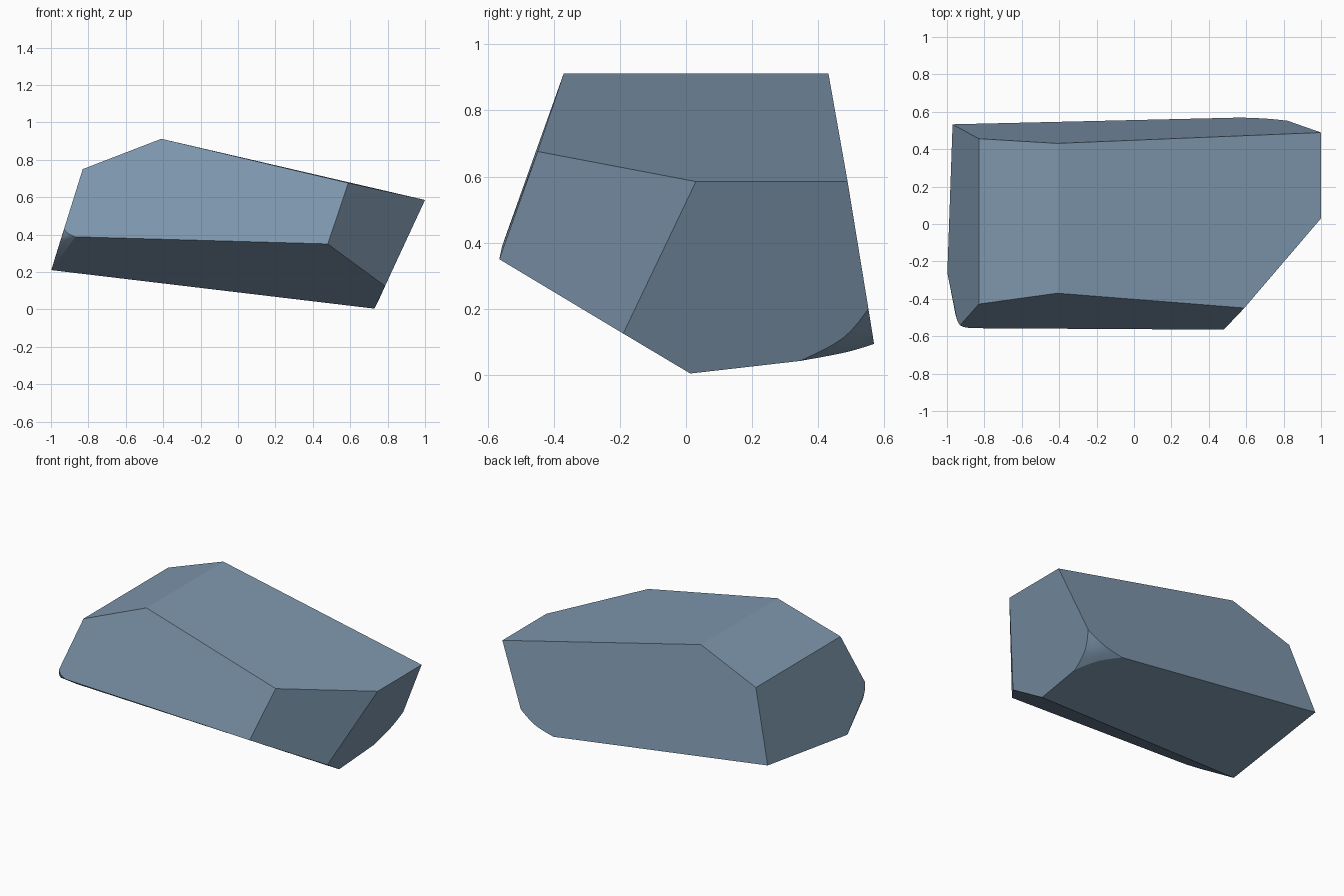
import bpy, bmesh
from mathutils import Vector

if "Cube" in bpy.data.objects:
    bpy.data.objects.remove(bpy.data.objects["Cube"])

# Main corners where the broad cut planes of the rock meet
CORNERS = [
    (-0.41, -0.37, 0.912), (-0.41, 0.431, 0.912),    # top ridge
    (-0.83, -0.428, 0.75), (-0.83, 0.456, 0.75),     # upper left edge
    (0.59, -0.449, 0.676),                           # upper right front
    (1.0, 0.03, 0.585), (1.0, 0.489, 0.585),         # right tip
    (0.48, -0.565, 0.35), (0.786, -0.19, 0.125),     # lower right front
    (0.73, 0.013, 0.004),                            # lowest point
    (-0.998, -0.26, 0.21), (-0.97, 0.533, 0.302),    # lower left edge
]


def worn_corner(tip, a, b, c, bulge, n):
    """Points of a rounded triangular patch a-b-c swelling towards the tip."""
    tip, a, b, c = map(Vector, (tip, a, b, c))
    pts = []
    for i in range(n + 1):
        for j in range(n + 1 - i):
            u, v = i / n, j / n
            w = 1 - u - v
            s = 4 * bulge * (u * v + v * w + w * u)
            pts.append((a * u + b * v + c * w).lerp(tip, s))
    return pts


points = [Vector(p) for p in CORNERS]
# Rounded remnant at the lower right back corner
points += worn_corner((0.759, 0.574, 0.067), (0.821, 0.552, 0.2),
                      (0.749, 0.345, 0.042), (0.57, 0.569, 0.0935), 0.2, 6)
# Small rounded remnant at the lower left front corner
points += worn_corner((-0.942, -0.557, 0.391), (-0.93, -0.542, 0.43),
                      (-0.87, -0.557, 0.388), (-0.954, -0.487, 0.35), 0.2, 3)

# Rock: hull around the points, with each flat cut merged to one face
bm = bmesh.new()
for p in points:
    bm.verts.new(p)
res = bmesh.ops.convex_hull(bm, input=bm.verts[:])
loose = [v for v in bm.verts if not v.link_faces]
bmesh.ops.delete(bm, geom=loose, context='VERTS')
bmesh.ops.dissolve_limit(bm, angle_limit=0.03, verts=bm.verts[:], edges=bm.edges[:])
bmesh.ops.recalc_face_normals(bm, faces=bm.faces[:])
for f in bm.faces:
    f.smooth = f.calc_area() < 0.02      # only the rounded patches are smooth

mesh = bpy.data.meshes.new("rock")
bm.to_mesh(mesh)
bm.free()
mat = bpy.data.materials.new("slate blue stone")
mat.diffuse_color = (0.21, 0.31, 0.42, 1)
mat.use_nodes = True
mat.node_tree.nodes["Principled BSDF"].inputs["Base Color"].default_value = mat.diffuse_color
mesh.materials.append(mat)
rock = bpy.data.objects.new("rock", mesh)
bpy.context.collection.objects.link(rock)
